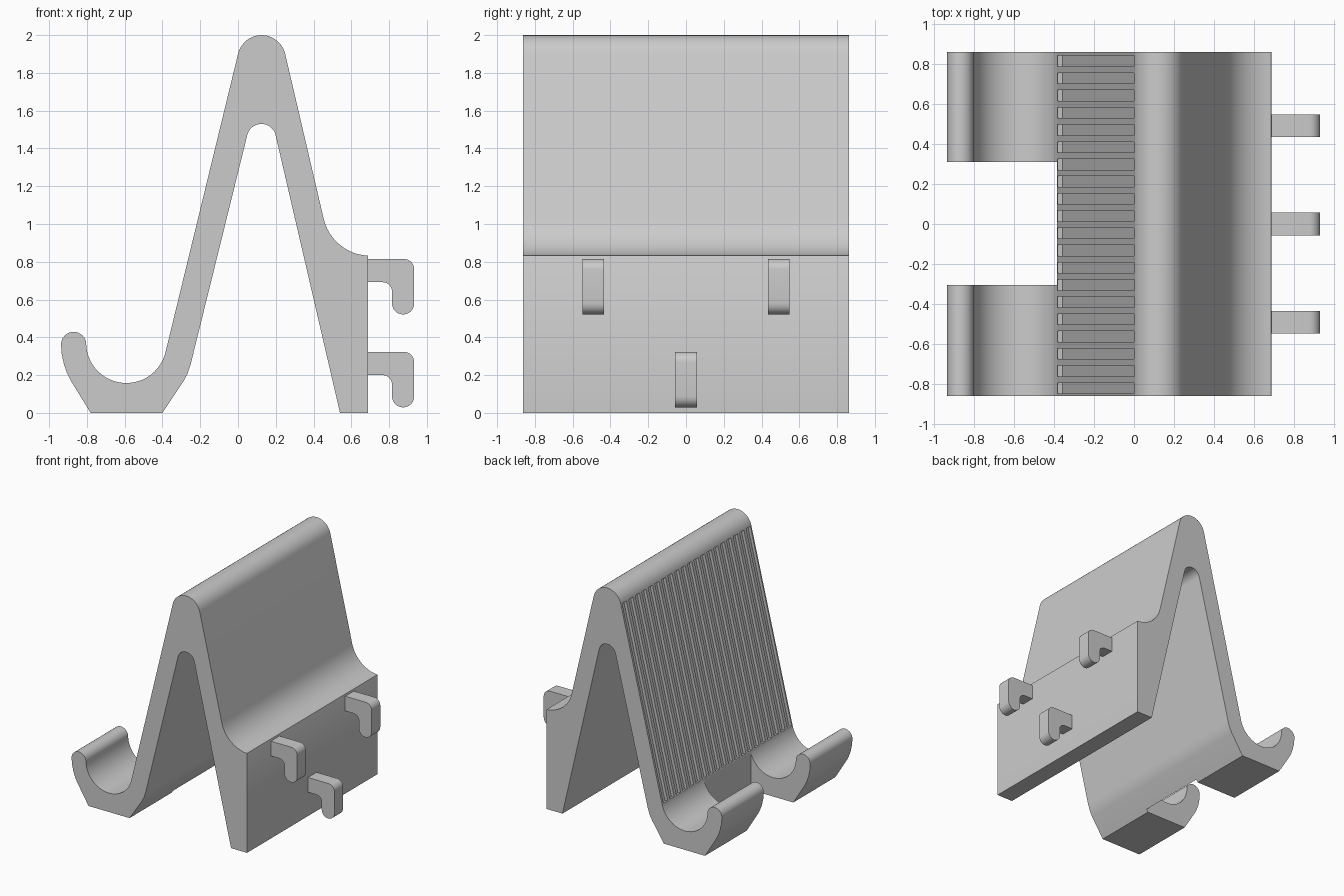
import bpy, bmesh, math
from mathutils import Vector

if "Cube" in bpy.data.objects:
    bpy.data.objects.remove(bpy.data.objects["Cube"])

grey = bpy.data.materials.new("light_grey")
grey.diffuse_color = (0.60, 0.60, 0.60, 1)
grey.use_nodes = True
grey.node_tree.nodes["Principled BSDF"].inputs["Base Color"].default_value = grey.diffuse_color


def arc(cx, cz, r, a0, a1, n=16):
    """Points on a circle from angle a0 to a1 (degrees)."""
    angles = [math.radians(a0 + (a1 - a0) * i / n) for i in range(n + 1)]
    return [(cx + r * math.cos(a), cz + r * math.sin(a)) for a in angles]


def add_cap(bm, outline, y):
    """Flat face across an x-z outline."""
    bm.faces.new([bm.verts.new((x, y, z)) for x, z in outline])


def add_strip(bm, path, y0, y1):
    """Sweep an open x-z path from y0 to y1."""
    for (ax, az), (bx, bz) in zip(path, path[1:]):
        corners = ((ax, y0, az), (bx, y0, bz), (bx, y1, bz), (ax, y1, az))
        bm.faces.new([bm.verts.new(c) for c in corners])


def finish(bm, name):
    """Weld, orient outward and smooth the mesh."""
    bmesh.ops.remove_doubles(bm, verts=bm.verts, dist=1e-5)
    bmesh.ops.recalc_face_normals(bm, faces=bm.faces)
    if bm.calc_volume(signed=True) < 0:
        bmesh.ops.reverse_faces(bm, faces=bm.faces)
    mesh = bpy.data.meshes.new(name)
    bm.to_mesh(mesh)
    bm.free()
    mesh.materials.append(grey)
    obj = bpy.data.objects.new(name, mesh)
    bpy.context.collection.objects.link(obj)
    bpy.ops.object.select_all(action='DESELECT')
    obj.select_set(True)
    bpy.context.view_layer.objects.active = obj
    bpy.ops.object.shade_smooth_by_angle(angle=math.radians(28))


# Sloping back rest line, and the groove section sunk into it
rest_low, rest_high = Vector((-0.3843, 0.3195)), Vector((0.0003, 1.9008))
along = (rest_high - rest_low).normalized()
inward = Vector((along.y, -along.x)) * 0.025
p0, p1 = rest_low.lerp(rest_high, 0.005), rest_low.lerp(rest_high, 0.997)
groove = [tuple(p) for p in (p1, p1 + inward, p0 + inward, p0)]

# Where the front arms join the core
joint_top, joint_bottom = (-0.386, 0.312), (-0.386, 0.021)

# Core: both legs of the A, from the joint round to the top of the back rest
core = (
    [joint_bottom, (-0.29, 0.165), (-0.268, 0.205), (-0.25, 0.26)]
    + arc(0.124, 1.453, 0.077, 167, 13)            # inside of the apex
    + [(0.54, 0), (0.688, 0), (0.688, 0.83)]
    + arc(0.70, 1.085, 0.253, 267, 193, 12)        # shelf fillet
    + arc(0.125, 1.872, 0.128, 13, 167)            # outer apex
    + [groove[0]]
)
foot = [groove[-1], tuple(rest_low), joint_top]

# Front arm: cradle curling up to a rounded lip
arm = (
    [joint_top]
    + arc(-0.591, 0.371, 0.213, -20, -180, 24)
    + arc(-0.870, 0.362, 0.067, 15, 180, 12)
    + [(-0.933, 0.31), (-0.921, 0.255), (-0.905, 0.21), (-0.885, 0.17),
       (-0.78, 0), (-0.40, 0), joint_bottom]
)

# Stand body: swept in slices, each with or without a groove and the arms
half = 0.863
grooves = [(c - 0.027, c + 0.027) for c in (-0.823 + i * 0.0863 for i in range(20))]
gap = (-0.305, 0.31)
stops = sorted({-half, half, *gap, *(y for g in grooves for y in g)})
bm = bmesh.new()
was_cut, was_arm = False, False
for y0, y1 in zip(stops, stops[1:]):
    mid = (y0 + y1) / 2
    is_cut = any(a < mid < b for a, b in grooves)
    is_arm = not gap[0] < mid < gap[1]
    add_strip(bm, core, y0, y1)
    add_strip(bm, groove if is_cut else [groove[0], groove[-1]], y0, y1)
    add_strip(bm, foot, y0, y1)
    add_strip(bm, arm if is_arm else [joint_top, joint_bottom], y0, y1)
    if is_cut != was_cut:
        add_cap(bm, groove, y0)
    if is_arm != was_arm:
        add_cap(bm, arm, y0)
    was_cut, was_arm = is_cut, is_arm
add_cap(bm, arm, half)
for y in (-half, half):
    add_cap(bm, core + foot, y)
finish(bm, "stand_body")

# Cable hooks on the rear wall
hook = (
    [(0.688, 0.692), (0.688, 0.815)]
    + arc(0.878, 0.76, 0.055, 90, 0, 8)
    + arc(0.874, 0.58, 0.059, 0, -180, 12)
    + arc(0.765, 0.642, 0.05, 0, 90, 8)
)
for name, y, drop in (("hook_upper_near", -0.492, 0), ("hook_upper_far", 0.492, 0),
                      ("hook_lower", 0, 0.492)):
    outline = [(x, z - drop) for x, z in hook]
    bm = bmesh.new()
    add_strip(bm, outline + outline[:1], y - 0.057, y + 0.057)
    add_cap(bm, outline, y - 0.057)
    add_cap(bm, outline, y + 0.057)
    finish(bm, name)
